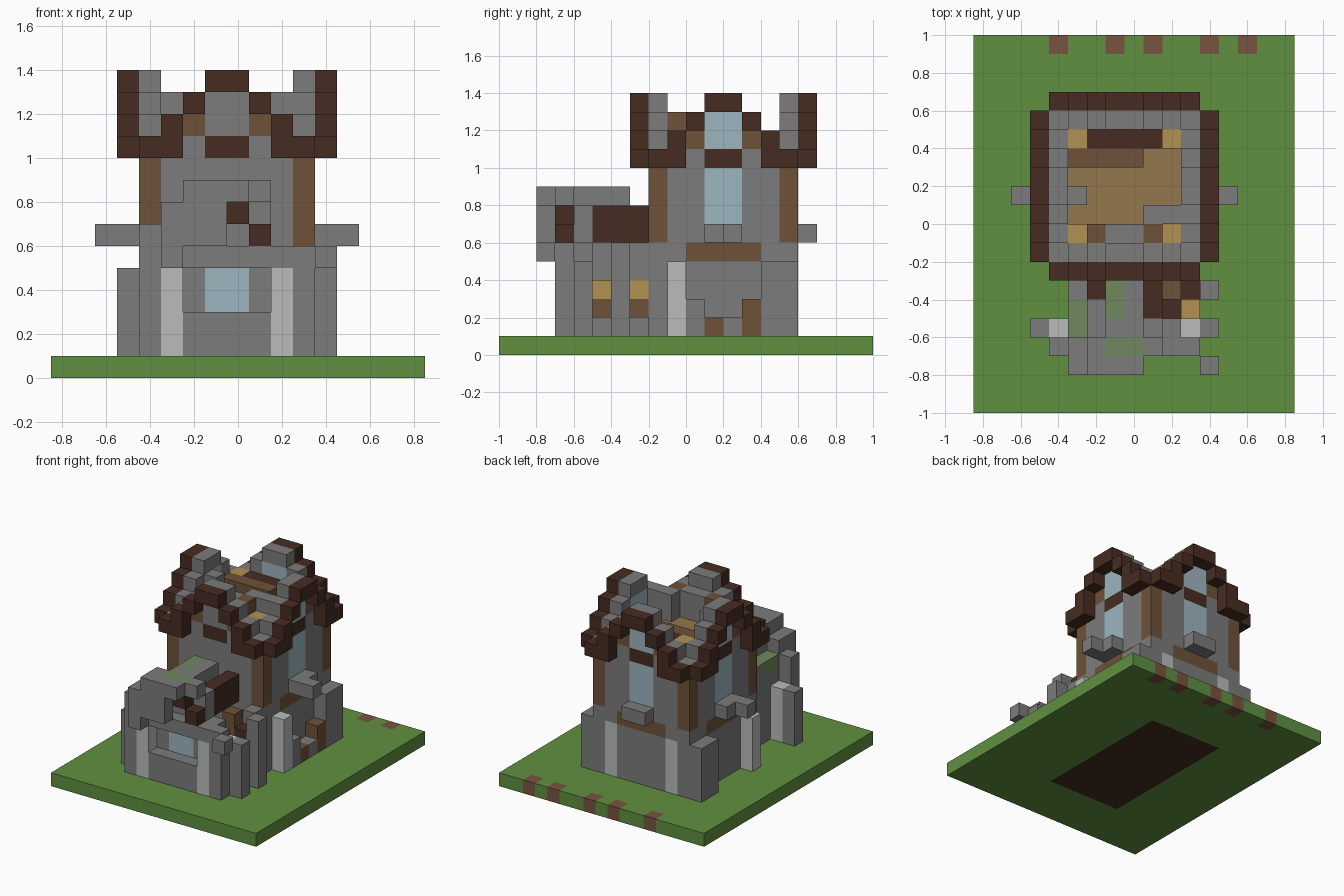
import bpy, bmesh

if "Cube" in bpy.data.objects:
    bpy.data.objects.remove(bpy.data.objects["Cube"])

# Palette
PALETTE = {
    "grass": "609040", "stone": "7c7c7c", "dark_timber": "462c22", "timber": "6e5238",
    "planks": "92774c", "lamp": "b29150", "glass": "9cb6be", "pale_stone": "babcbc",
    "moss": "70885f", "dirt": "785440"}
NAMES = list(PALETTE)


def linear(pair):
    c = int(pair, 16) / 255
    return c / 12.92 if c <= 0.04045 else ((c + 0.055) / 1.055) ** 2.4


def make_material(name, code):
    m = bpy.data.materials.new(name)
    m.use_nodes = True
    col = [linear(code[k:k + 2]) for k in (0, 2, 4)] + [1]
    m.diffuse_color = col
    bsdf = next(n for n in m.node_tree.nodes if n.type == "BSDF_PRINCIPLED")
    bsdf.inputs["Base Color"].default_value = col
    bsdf.inputs["Roughness"].default_value = 0.9
    return m


MATS = [make_material(n, c) for n, c in PALETTE.items()]
cells = {}   # block position -> (part, colour)


def fill(part, color, xs, ys, zs):
    """Fill a range of blocks; later fills repaint earlier ones."""
    for i in range(*xs):
        for j in range(*ys):
            for k in range(*zs):
                cells[i, j, k] = (part, color)


def one(part, color, i, j, z0, z1):
    fill(part, color, (i, i + 1), (j, j + 1), (z0, z1))


# Ground with earth under the house and dirt patches on the back edge
fill("ground", "grass", (0, 17), (0, 20), (0, 1))
fill("ground", "dark_timber", (5, 11), (4, 15), (0, 1))
for i in (4, 7, 9, 12, 14):
    one("ground", "dirt", i, 19, 0, 1)

# Tower sides: u runs along the wall, d goes inward from the wall
SIDES = {
    "front": lambda u, d: (4 + u, 8 + d),
    "back": lambda u, d: (4 + u, 15 - d),
    "right": lambda u, d: (11 - d, 8 + u),
    "left": lambda u, d: (4 + d, 8 + u)}

for side, at in SIDES.items():
    for u in range(8):
        p = min(u, 7 - u)
        i, j = at(u, 0)
        one("tower_base", "stone", i, j, 1, 6)
        one("tower_wall", "stone", i, j, 6, 10)
        if p == 0:
            one("corner_post", "timber", i, j, 6, 10)
        if side != "front":
            if p >= 2:
                one("tower_base", "timber", i, j, 5, 6)
            if p == 3:
                one("tower_window", "glass", i, j, 7, 10)
                one("window_sill", "stone", *at(u, -1), 6, 7)
        # Stepped gable wall
        for k in range(10, 11 + p):
            if cells.get((i, j, k)) is None:
                one("gable", "stone", i, j, k, k + 1)
        if p == 2:
            one("gable", "timber", i, j, 11, 12)
        if p == 3:
            one("gable", "dark_timber", i, j, 10, 11)
            if side != "front":
                one("gable_window", "glass", i, j, 11, 13)
        # Stepped bargeboard
        low = 10 if p < 2 else 10 + p
        one("bargeboard", "dark_timber", *at(u, -1), low, 11 + p)

one("tower_base", "pale_stone", 5, 15, 1, 5)
one("tower_base", "pale_stone", 10, 15, 1, 5)
one("window_sill", "stone", 2, 11, 6, 7)
one("window_sill", "stone", 13, 11, 6, 7)

# Attic floor and roof remnants inside the gables
fill("attic_floor", "planks", (5, 11), (9, 15), (10, 11))
for i in (5, 10):
    for j in (9, 14):
        one("attic_lamp", "lamp", i, j, 11, 12)
for i in (6, 9):
    one("rafter", "timber", i, 9, 11, 13)
fill("roof_remnant", "stone", (7, 9), (9, 10), (11, 13))
fill("roof_remnant", "stone", (9, 11), (10, 11), (11, 13))
one("roof_remnant", "stone", 5, 11, 11, 13)
fill("roof_beam", "timber", (5, 9), (13, 14), (11, 12))
fill("roof_beam", "dark_timber", (6, 10), (14, 15), (11, 12))

# Buttresses on both tower flanks
for i in (3, 12):
    one("buttress", "pale_stone", i, 9, 1, 5)
    one("buttress", "stone", i, 14, 1, 5)
    one("buttress", "stone", i, 15, 1, 5)

# Crates and rubble by the right flank
for j, color, top in ((10, "stone", 3), (11, "timber", 2), (12, "stone", 2), (13, "timber", 3)):
    one("crate", color, 12, j, 1, top)

# Porch front: recessed wall, step, pale piers and lintel
fill("porch_wall", "stone", (6, 10), (4, 5), (1, 6))
fill("porch_window", "glass", (7, 9), (4, 5), (3, 5))
fill("porch_step", "stone", (6, 10), (3, 4), (1, 3))
fill("porch_lintel", "stone", (4, 12), (3, 4), (5, 6))
for near, edge, outer in ((5, 4, 3), (10, 11, 12)):
    one("porch_pier", "pale_stone", near, 3, 1, 5)
    one("porch_pier", "stone", edge, 3, 1, 5)
    one("porch_pier", "pale_stone", edge, 4, 1, 5)
    one("porch_buttress", "stone", outer, 4, 1, 5)
one("porch_buttress", "stone", 12, 2, 5, 6)

# Porch side walls
fill("porch_side_wall", "stone", (5, 6), (4, 8), (1, 6))
fill("porch_side_wall", "stone", (10, 11), (4, 5), (1, 6))
fill("porch_buttress", "stone", (12, 13), (6, 7), (1, 6))
for j, color in ((5, "lamp"), (6, "timber"), (7, "lamp")):
    one("side_door", "timber", 11, j, 2, 3)
    one("side_door", color, 11, j, 3, 4)
one("side_door", "dark_timber", 11, 6, 1, 2)
one("side_door", "dark_timber", 11, 6, 4, 5)
one("side_door", "timber", 10, 6, 1, 6)
one("porch_side_wall", "stone", 11, 7, 4, 6)

# Broken porch roof: stone left slope, ridge and front overhang
fill("porch_roof", "stone", (5, 6), (4, 8), (6, 7))
fill("porch_roof", "moss", (5, 6), (4, 6), (6, 7))
fill("porch_roof", "stone", (6, 7), (4, 6), (6, 8))
fill("porch_roof", "stone", (7, 9), (4, 7), (8, 9))
fill("porch_roof", "moss", (7, 8), (5, 7), (8, 9))
fill("porch_gable", "stone", (6, 10), (4, 5), (6, 8))
fill("porch_gable", "stone", (4, 7), (3, 4), (6, 7))
fill("porch_gable", "stone", (5, 8), (3, 4), (7, 8))
fill("porch_gable", "stone", (6, 10), (3, 4), (8, 9))
fill("porch_gable", "moss", (7, 9), (3, 4), (8, 9))
one("porch_gable", "dark_timber", 9, 3, 6, 7)
one("porch_gable", "dark_timber", 8, 3, 7, 8)
one("porch_overhang", "stone", 5, 2, 5, 8)
fill("porch_overhang", "stone", (6, 8), (2, 3), (6, 9))
one("porch_overhang", "stone", 8, 2, 8, 9)

# Exposed porch roof beams
fill("porch_beam", "dark_timber", (8, 10), (5, 6), (7, 8))
fill("porch_beam", "dark_timber", (9, 10), (5, 8), (6, 8))
fill("porch_beam", "dark_timber", (6, 7), (6, 8), (6, 8))

# Turn blocks into meshes, keeping only outward faces
DIRS = [(a, s) for a in range(3) for s in (0, 1)]
parts = {}
for pos, (part, color) in cells.items():
    bm, verts = parts.setdefault(part, (bmesh.new(), {}))
    for axis, s in DIRS:
        step = list(pos)
        step[axis] += 2 * s - 1
        if tuple(step) in cells:
            continue
        corners = []
        for a, b in ((0, 0), (1, 0), (1, 1), (0, 1)):
            c = list(pos)
            c[axis] += s
            c[(axis + 1) % 3] += a
            c[(axis + 2) % 3] += b
            key = tuple(c)
            if key not in verts:
                verts[key] = bm.verts.new((key[0] / 10 - 0.85, key[1] / 10 - 1, key[2] / 10))
            corners.append(verts[key])
        face = bm.faces.new(corners if s else corners[::-1])
        face.material_index = NAMES.index(color)

for part, (bm, verts) in parts.items():
    mesh = bpy.data.meshes.new(part)
    bm.to_mesh(mesh)
    bm.free()
    for m in MATS:
        mesh.materials.append(m)
    bpy.context.collection.objects.link(bpy.data.objects.new(part, mesh))
